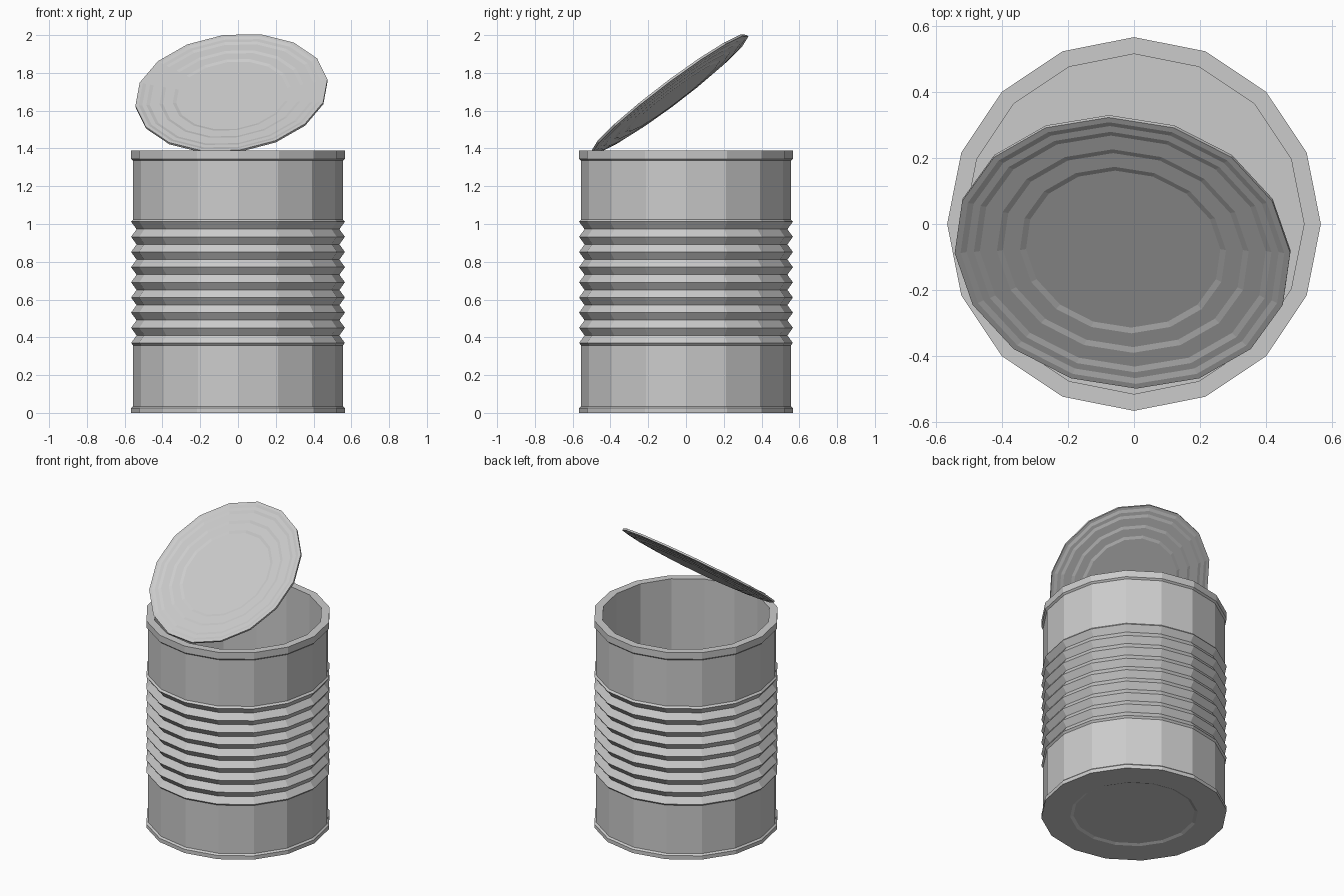
import bpy, bmesh, math
from mathutils import Matrix, Vector

if "Cube" in bpy.data.objects:
    bpy.data.objects.remove(bpy.data.objects["Cube"])

SIDES = 16

def lathe(name, profile):
    """Revolve (radius, z) points into a closed flat-faced solid, capping both ends."""
    bm = bmesh.new()
    rings = [[bm.verts.new((r * math.cos(2 * math.pi * i / SIDES),
                            r * math.sin(2 * math.pi * i / SIDES), z))
              for i in range(SIDES)] for r, z in profile]
    for a, b in zip(rings, rings[1:]):
        for i in range(SIDES):
            j = (i + 1) % SIDES
            bm.faces.new((a[i], a[j], b[j], b[i]))
    bm.faces.new(rings[0][::-1])
    bm.faces.new(rings[-1])
    bmesh.ops.recalc_face_normals(bm, faces=bm.faces)
    mesh = bpy.data.meshes.new(name)
    bm.to_mesh(mesh)
    bm.free()
    obj = bpy.data.objects.new(name, mesh)
    bpy.context.collection.objects.link(obj)
    return obj

# Can body: recessed base, bottom rim, ribbed wall, top rim, inner wall and floor
R_RIM, R_WALL, R_VALLEY, R_IN = 0.566, 0.555, 0.537, 0.515
profile = [(0.37, 0.008), (0.39, 0.0), (R_RIM, 0.0), (R_RIM, 0.025), (R_WALL, 0.035), (R_WALL, 0.358)]
ribs, z0, pitch = 9, 0.37, 0.0803
for k in range(ribs):
    z = z0 + k * pitch
    profile.append((R_RIM, z))
    if k < ribs - 1:
        profile.append((R_VALLEY, z + pitch / 2))
profile += [(R_WALL, 1.024), (R_WALL, 1.335), (R_RIM, 1.345), (R_RIM, 1.39),
            (R_IN, 1.39), (R_IN, 0.03)]
lathe("can_body", profile)

# Opened lid: thin disc with shallow steps descending towards the centre
R_LID, T, STEP = 0.513, 0.012, 0.005
top = [(R_LID, 0.0)]
for n, r in enumerate((0.495, 0.455, 0.385, 0.315)):
    top += [(r, -n * STEP), (r - 0.018, -(n + 1) * STEP)]
under = [(r, z - T) for r, z in reversed(top)]
lid = lathe("open_lid", under + top)

# Tilt the lid back and roll it slightly to one side
u = Vector((0.99, 0.0, 0.136)).normalized()
v = Vector((-0.08, 0.80, 0.594))
v = (v - u * v.dot(u)).normalized()
n = u.cross(v)
rot = Matrix((u, v, n)).transposed().to_4x4()
lid.matrix_world = Matrix.Translation((-0.035, -0.088, 1.696)) @ rot
